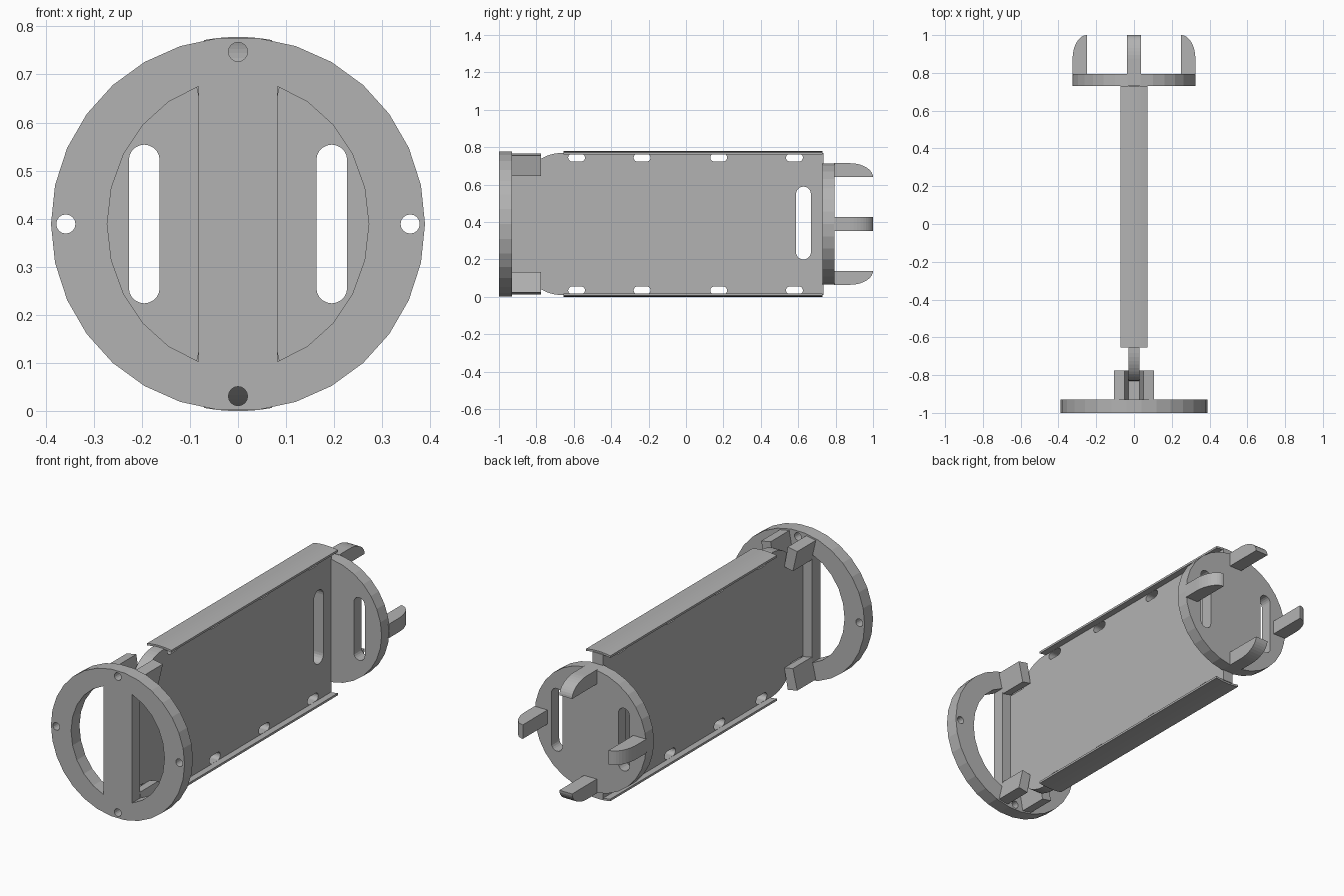
import bpy, bmesh
from math import sin, cos, pi, radians
from mathutils import Vector, Matrix

if "Cube" in bpy.data.objects:
    bpy.data.objects.remove(bpy.data.objects["Cube"], do_unlink=True)

grey = bpy.data.materials.new("plain grey")
grey.use_nodes = True
grey.diffuse_color = (0.45, 0.45, 0.45, 1)
grey.node_tree.nodes["Principled BSDF"].inputs["Base Color"].default_value = grey.diffuse_color

MID = 0.389                      # height of the long axis
X, Y, Z = Vector((1, 0, 0)), Vector((0, 1, 0)), Vector((0, 0, 1))


def arc(cx, cy, a, b, start, end, steps):
    """Points of an elliptical arc, angles in degrees."""
    angles = [radians(start + (end - start) * i / steps) for i in range(steps + 1)]
    return [(cx + a * cos(t), cy + b * sin(t)) for t in angles]


def circle(cx, cy, r, steps):
    return arc(cx, cy, r, r, 0, 360, steps)[:-1]


def slot(cx, cy, w, h):
    """Rounded slot; the longer side runs between two half circles."""
    r = min(w, h) / 2
    if h > w:
        return arc(cx, cy + h / 2 - r, r, r, 0, 180, 10) + arc(cx, cy - h / 2 + r, r, r, 180, 360, 10)
    return arc(cx + w / 2 - r, cy, r, r, -90, 90, 10) + arc(cx - w / 2 + r, cy, r, r, 90, 270, 10)


def flip(points):
    return [(x, -y) for x, y in points][::-1]


def mirror(points):
    return [(-x, y) for x, y in points][::-1]


def extrude(name, outlines, u, v, offset, depth):
    """Extrude outlines (first is the edge, the rest holes) centred on offset along u x v."""
    curve = bpy.data.curves.new(name, "CURVE")
    curve.dimensions = "2D"
    curve.fill_mode = "BOTH"
    curve.extrude = depth / 2
    for points in outlines:
        spline = curve.splines.new("POLY")
        spline.points.add(len(points) - 1)
        for p, (x, y) in zip(spline.points, points):
            p.co = (x, y, 0, 1)
        spline.use_cyclic_u = True
    obj = bpy.data.objects.new(name, curve)
    bpy.context.collection.objects.link(obj)
    bpy.ops.object.select_all(action="DESELECT")
    obj.select_set(True)
    bpy.context.view_layer.objects.active = obj
    bpy.ops.object.convert(target="MESH")
    obj = bpy.context.object
    mesh = obj.data
    frame = Matrix((u, v, u.cross(v))).transposed().to_4x4()
    mesh.transform(Matrix.Translation(offset + Z * MID) @ frame)
    bm = bmesh.new()
    bm.from_mesh(mesh)
    bmesh.ops.remove_doubles(bm, verts=bm.verts, dist=1e-5)
    bmesh.ops.recalc_face_normals(bm, faces=bm.faces)
    for f in bm.faces:
        f.smooth = False
    bm.to_mesh(mesh)
    bm.free()
    mesh.materials.clear()
    mesh.materials.append(grey)
    return obj


# Front ring with two D-shaped windows and four screw holes
window = arc(0, 0, 0.272, 0.3, -72.5, 72.5, 10)
screws = [circle(0.358 * cos(t), 0.358 * sin(t), 0.02, 16) for t in (0, pi / 2, pi, 3 * pi / 2)]
extrude("front_ring", [circle(0, 0, MID, 30), window, mirror(window)] + screws,
        X, Z, Y * -0.965, 0.07)

# Long centre plate with rounded front corners and slots
upper = [(0.735, 0.38)] + arc(-0.66, 0.261, 0.17, 0.119, 90, 180, 12) + [(-0.93, 0.261)]
edge_slots = [slot(y, 0.355, 0.09, 0.042) for y in (-0.585, -0.235, 0.175, 0.58)]
extrude("centre_plate",
        [upper + flip(upper), slot(0.628, 0.005, 0.08, 0.39)]
        + edge_slots + [flip(s) for s in edge_slots],
        Y, Z, Vector(), 0.06)

# Curved rails along the top and bottom edges of the plate
rail = arc(0, 0, MID, MID, 79.6, 100.4, 8) + arc(0, 0, 0.378, 0.378, 100.7, 79.3, 8)
for name, shape in (("top_rail", rail), ("bottom_rail", flip(rail))):
    extrude(name, [shape], X, Z, Y * 0.0375, 1.385)

# Tapered clip blocks behind the ring
block = [(0.05, 0.376), (0.105, 0.366), (0.08, 0.256), (0.03, 0.266)]
for side, shape in (("left", block), ("right", mirror(block))):
    extrude("top_clip_" + side, [shape], X, Z, Y * -0.8525, 0.155)
    extrude("bottom_clip_" + side, [flip(shape)], X, Z, Y * -0.8525, 0.155)

# Back disc with two upright slots
extrude("back_disc", [circle(0, 0, 0.325, 30), slot(0.195, 0, 0.064, 0.33), slot(-0.195, 0, 0.064, 0.33)],
        X, Z, Y * 0.7625, 0.065)

# Four rounded prongs on the back disc
prong = [(0.25, 0.79), (0.325, 0.79)] + arc(0.25, 0.875, 0.075, 0.125, 0, 90, 10)
for name, out in (("left", X), ("right", -X), ("top", Z), ("bottom", -Z)):
    extrude("prong_" + name, [prong], out, Y, Vector(), 0.074)
